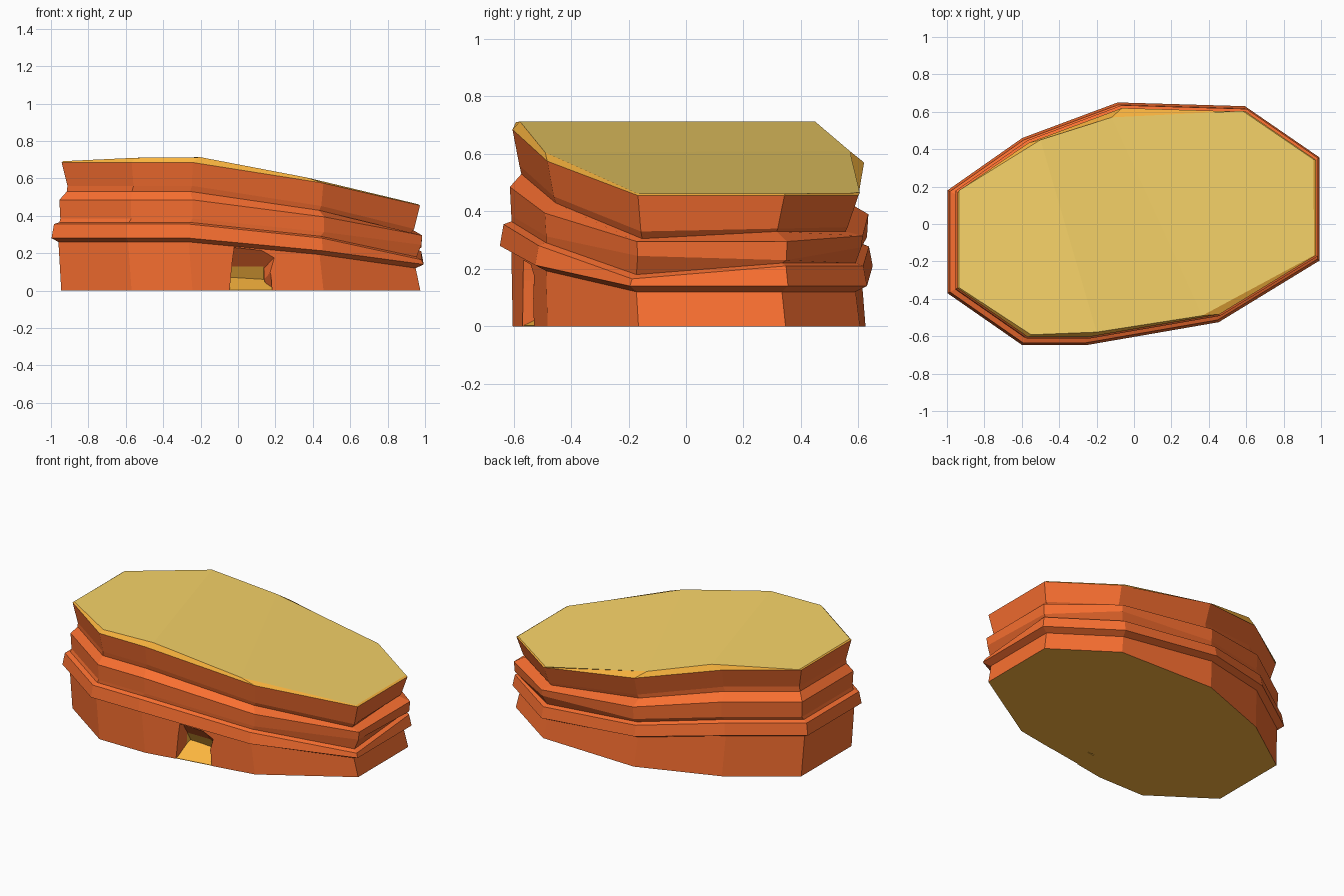
import bpy, bmesh
from mathutils import Vector

if "Cube" in bpy.data.objects:
    bpy.data.objects.remove(bpy.data.objects["Cube"])


def material(name, rgb):
    m = bpy.data.materials.new(name)
    m.diffuse_color = (*rgb, 1)
    m.use_nodes = True
    m.node_tree.nodes["Principled BSDF"].inputs["Base Color"].default_value = m.diffuse_color
    return m


brick = material("red_rock", (0.95, 0.16, 0.03))
sand = material("sand", (0.98, 0.47, 0.05))
pale = material("pale_sand", (0.94, 0.66, 0.14))

# Widest plan outline of the mesa, clockwise seen from above
outline = [(-1, .18), (-.6, .46), (-.09, .65), (.59, .63), (.99, .355),
           (.99, -.195), (.45, -.525), (-.26, -.648), (-.6, -.648), (-1, -.37)]
# How far each corner has dropped from the high plateau to the low end
drop = [0, 0, .5, 1, 1, 1, .48, 0, 0, 0]
# Strata: high z, low z, inset, x shift, y shift, low-end tilt at corners 3, 4, 5
strata = [(0, 0, .035, .02, .01, 0, 0, 0), (.26, .12, .04, 0, 0, 0, 0, 0),
          (.28, .14, 0, .003, 0, 0, 0, 0), (.355, .20, .013, .003, 0, .01, .01, -.035),
          (.365, .21, .04, .005, 0, .01, .01, -.03), (.385, .235, .03, .02, .01, .04, -.005, .01),
          (.485, .295, .025, .02, .01, .02, 0, 0), (.53, .32, .075, .01, 0, .01, .01, -.015),
          (.56, .335, .068, .02, 0, .01, .005, -.005), (.685, .455, .037, .02, .007, 0, 0, 0)]
# Sandy cap rim
cap = [(-.935, .18, .69), (-.5, .45, .712), (-.12, .57, .61), (.58, .605, .465), (.96, .345, .462),
       (.962, -.168, .462), (.365, -.49, .605), (-.2, -.578, .713), (-.55, -.592, .71), (-.935, -.34, .692)]


def inset_point(i, d):
    p = [Vector(outline[(i + k) % 10]) for k in (-1, 0, 1)]
    a, b = (p[1] - p[0]).normalized(), (p[2] - p[1]).normalized()
    na, nb = Vector((a.y, -a.x)), Vector((b.y, -b.x))
    return p[1] + (na + nb) * d / (1 + na.dot(nb))


def make_object(name, bm, mats):
    bmesh.ops.recalc_face_normals(bm, faces=bm.faces)
    if bm.calc_volume(signed=True) < 0:
        bmesh.ops.reverse_faces(bm, faces=bm.faces)
    me = bpy.data.meshes.new(name)
    bm.to_mesh(me)
    bm.free()
    for m in mats:
        me.materials.append(m)
    ob = bpy.data.objects.new(name, me)
    bpy.context.collection.objects.link(ob)
    return ob


def bridge(bm, lo, hi, mat=0):
    n = len(lo)
    for i in range(n):
        j = (i + 1) % n
        bm.faces.new((lo[i], lo[j], hi[j], hi[i])).material_index = mat


# Mesa body: stacked strata rings with a sandy cap
bm = bmesh.new()
rings = []
for zh, zl, d, dx, dy, *tilt in strata:
    ring = []
    for i in range(10):
        p = inset_point(i, d)
        z = zh + (zl - zh) * drop[i] + (tilt[i - 3] if 3 <= i <= 5 else 0)
        ring.append(bm.verts.new((p.x + dx, p.y + dy, z)))
    rings.append(ring)
top = [bm.verts.new(p) for p in cap]
for a, b in zip(rings, rings[1:]):
    bridge(bm, a, b)
bridge(bm, rings[-1], top, 1)
for idx in ((7, 8, 9, 0, 1), (1, 2, 6, 7), (2, 3, 4, 5, 6)):
    bm.faces.new([top[i] for i in idx]).material_index = 2
bm.faces.new(rings[0]).material_index = 1
mesa = make_object("mesa", bm, (brick, sand, pale))

# Cave cutter: wide mouth narrowing to a low sandy back wall
mouth = [(-.05, -.05), (-.03, .16), (-.02, .23), (.125, .215), (.2, .185), (.175, .10), (.185, -.05)]
middle = [(-.05, -.05), (-.045, .06), (-.04, .13), (.135, .13), (.14, .12), (.14, .06), (.185, -.05)]
back = [(-.05, -.05), (-.045, .03), (-.04, .06), (.135, .06), (.14, .055), (.145, .03), (.185, -.05)]
bm = bmesh.new()
sections = [[bm.verts.new((x, y, z)) for x, z in pts]
            for y, pts in ((-.75, mouth), (-.54, mouth), (-.46, middle), (-.42, back))]
for a, b, m in zip(sections, sections[1:], (0, 0, 1)):
    bridge(bm, a, b, m)
bm.faces.new(sections[0])
bm.faces.new(sections[-1]).material_index = 1
cutter = make_object("cave_cutter", bm, (brick, sand))
cutter.hide_render = True

mod = mesa.modifiers.new("cave", 'BOOLEAN')
mod.operation = 'DIFFERENCE'
mod.solver = 'EXACT'
mod.material_mode = 'TRANSFER'
mod.object = cutter
bpy.context.view_layer.update()
carved = bpy.data.meshes.new_from_object(mesa.evaluated_get(bpy.context.evaluated_depsgraph_get()))
if len(carved.polygons) > 60:
    mesa.data = carved
mesa.modifiers.clear()
bpy.data.objects.remove(cutter)

# Sandy ramp forming the cave floor
bm = bmesh.new()
ends = [[bm.verts.new((x, y + s, z)) for y, z in ((-.565, 0), (-.43, 0), (-.43, .07), (-.565, .003))]
        for x, s in ((-.05, 0), (.185, .038))]
bridge(bm, *ends)
for e in ends:
    bm.faces.new(e)
make_object("cave_floor", bm, (sand,))
